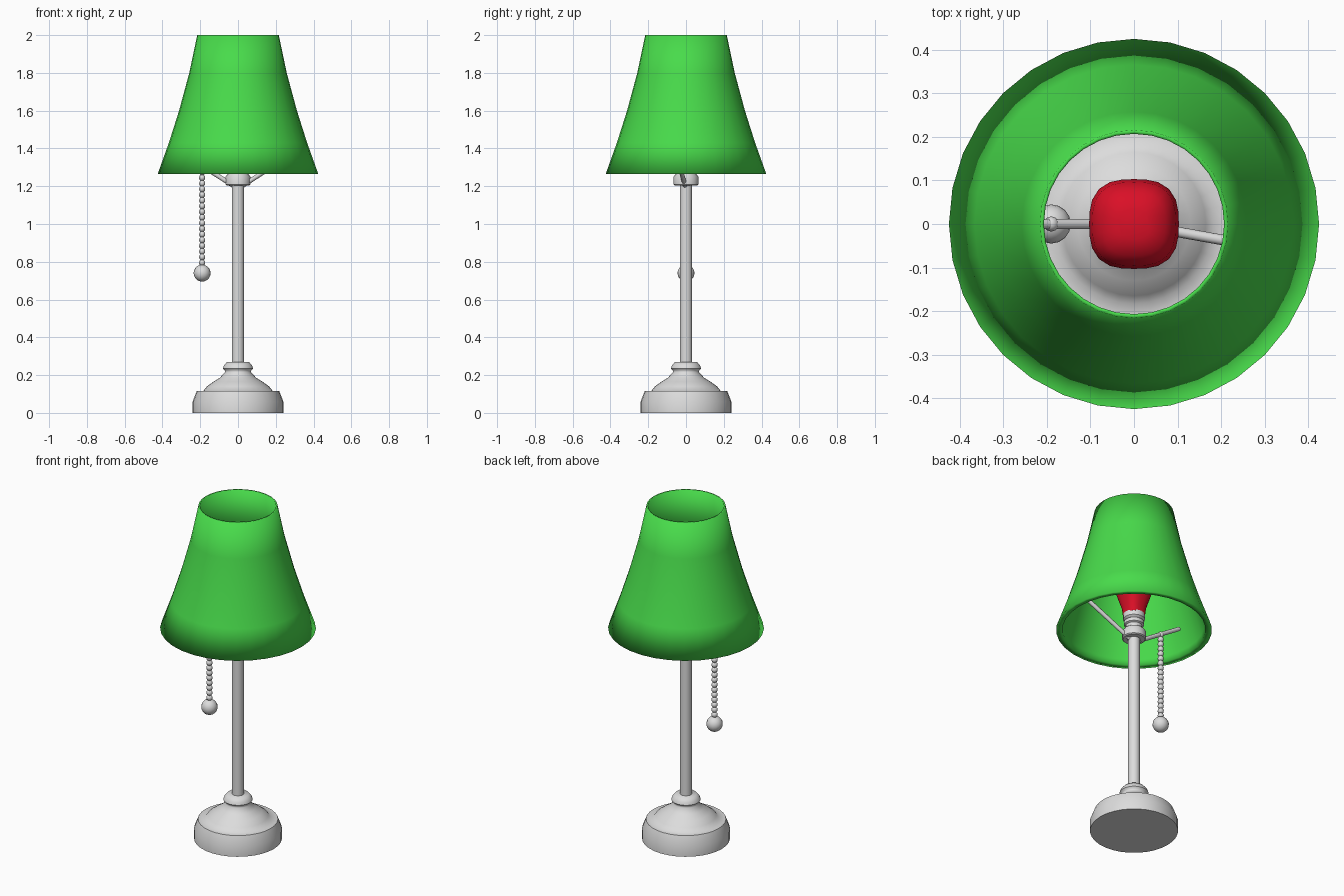
import bpy, bmesh, math
from mathutils import Vector

if "Cube" in bpy.data.objects:
    bpy.data.objects.remove(bpy.data.objects["Cube"])


def material(name, rgb):
    m = bpy.data.materials.new(name)
    m.diffuse_color = (*rgb, 1)
    m.use_nodes = True
    m.node_tree.nodes["Principled BSDF"].inputs["Base Color"].default_value = m.diffuse_color
    return m


GREEN = material("green", (0.065, 0.71, 0.07))
RED = material("red", (0.70, 0.005, 0.02))
GREY = material("light grey", (0.72, 0.72, 0.72))


def finish(name, bm, mat, angle):
    bmesh.ops.recalc_face_normals(bm, faces=bm.faces)
    me = bpy.data.meshes.new(name)
    bm.to_mesh(me)
    bm.free()
    me.materials.append(mat)
    ob = bpy.data.objects.new(name, me)
    bpy.context.collection.objects.link(ob)
    bpy.ops.object.select_all(action='DESELECT')
    ob.select_set(True)
    bpy.context.view_layer.objects.active = ob
    bpy.ops.object.shade_smooth_by_angle(angle=math.radians(angle))
    return ob


def lathe(name, profile, sides, mat, angle=40, closed=False, power=2):
    """Spin (radius, z) points round z; power above 2 squares off the section."""
    bm = bmesh.new()
    rings = []
    for r, z in profile:
        ring = []
        for i in range(sides):
            a = 2 * math.pi * i / sides
            c, s = math.cos(a), math.sin(a)
            k = r / (abs(c) ** power + abs(s) ** power) ** (1 / power)
            ring.append(bm.verts.new((k * c, k * s, z)))
        rings.append(ring)
    pairs = list(zip(rings, rings[1:]))
    if closed:
        pairs.append((rings[-1], rings[0]))
    for lo, hi in pairs:
        for i in range(sides):
            j = (i + 1) % sides
            bm.faces.new((lo[i], lo[j], hi[j], hi[i]))
    if not closed:
        bm.faces.new(rings[0])
        bm.faces.new(rings[-1])
    return finish(name, bm, mat, angle)


def rod(name, a, b, radius, mat):
    a, b = Vector(a), Vector(b)
    bm = bmesh.new()
    bmesh.ops.create_cone(bm, cap_ends=True, segments=12, radius1=radius,
                          radius2=radius, depth=(b - a).length)
    turn = (b - a).to_track_quat('Z', 'Y').to_matrix().to_4x4()
    turn.translation = (a + b) / 2
    bm.transform(turn)
    return finish(name, bm, mat, 40)


def ball(name, centre, radius, u, v, mat):
    bm = bmesh.new()
    bmesh.ops.create_uvsphere(bm, u_segments=u, v_segments=v, radius=radius)
    bmesh.ops.translate(bm, verts=bm.verts, vec=centre)
    return finish(name, bm, mat, 60)


# Stepped foot and stem
lathe("base", [(0.24, 0), (0.24, 0.06), (0.218, 0.117), (0.183, 0.117),
               (0.165, 0.14), (0.13, 0.165), (0.095, 0.187), (0.07, 0.215),
               (0.07, 0.225), (0.08, 0.235), (0.075, 0.25), (0.058, 0.27)],
      32, GREY, 60)
lathe("stem", [(0.033, 0.26), (0.033, 1.22)], 16, GREY)

# Collar and ribbed bulb socket
lathe("collar", [(0.06, 1.205), (0.066, 1.21), (0.066, 1.25), (0.055, 1.265)],
      16, GREY)
lathe("socket", [(0.045, 1.26), (0.045, 1.29), (0.055, 1.295), (0.055, 1.315),
                 (0.048, 1.32), (0.06, 1.33), (0.06, 1.36)], 16, GREY)

# Squarish bulb
lathe("bulb", [(0.055, 1.355), (0.06, 1.40), (0.077, 1.455), (0.096, 1.52),
               (0.103, 1.575), (0.096, 1.625), (0.072, 1.66), (0.035, 1.675)],
      24, RED, 80, power=2.8)

# Hollow flared shade with an inward lip
lathe("shade", [(0.425, 1.265), (0.366, 1.43), (0.312, 1.60), (0.258, 1.80),
                (0.216, 2.0), (0.207, 2.0), (0.248, 1.80), (0.30, 1.60),
                (0.348, 1.43), (0.385, 1.30), (0.39, 1.268)],
      32, GREEN, 180, closed=True)

# Two sloping support arms
rod("left_arm", (-0.02, 0, 1.20), (-0.32, 0, 1.39), 0.012, GREY)
rod("right_arm", (0.02, -0.004, 1.20), (0.345, -0.062, 1.41), 0.012, GREY)

# Pull chain of beads with an end knob
for n in range(18):
    ball("chain_bead", (-0.19, 0, 0.795 + n * 0.03), 0.0175, 10, 6, GREY)
ball("chain_knob", (-0.19, 0, 0.74), 0.045, 16, 10, GREY)
